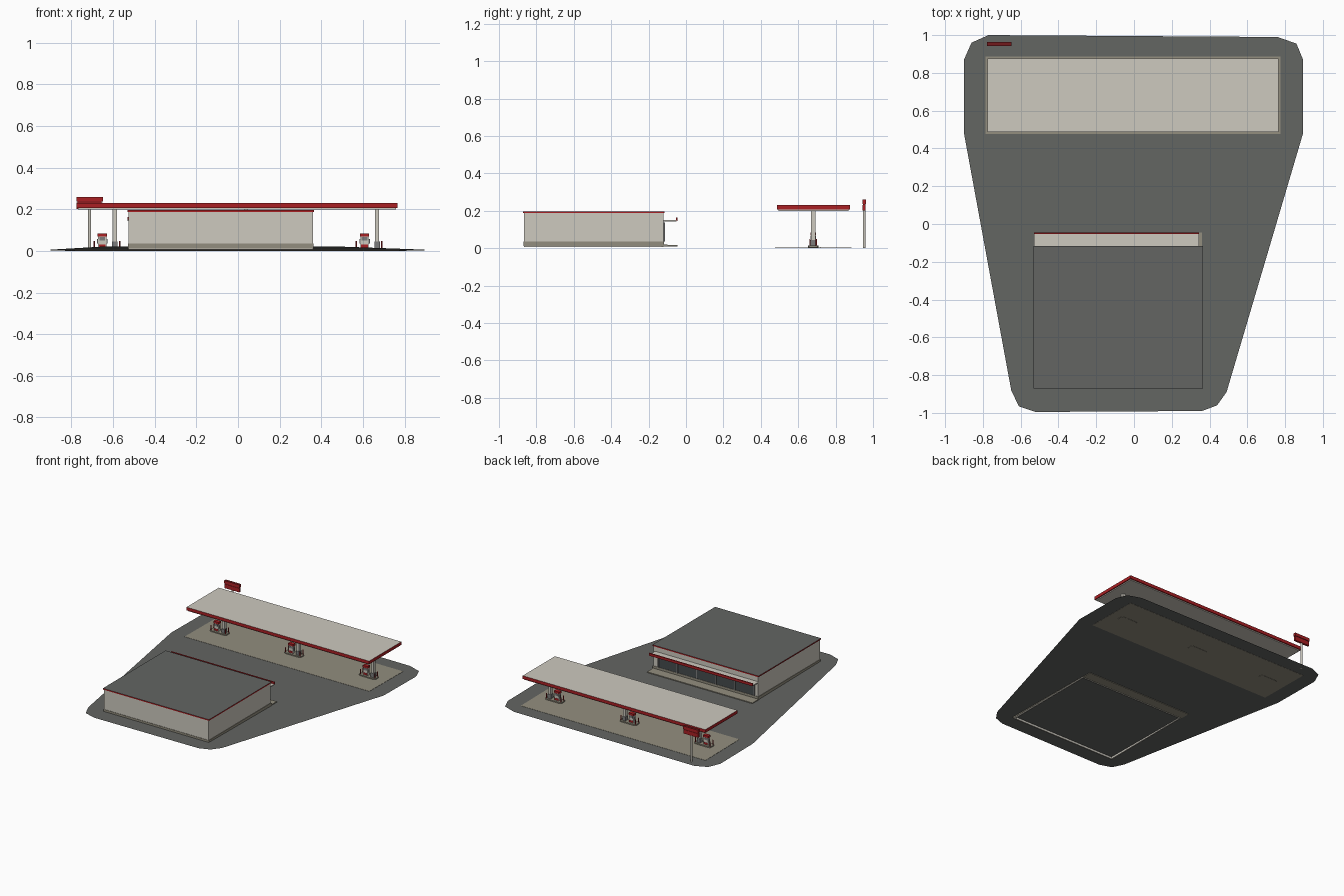
import bpy, bmesh

if "Cube" in bpy.data.objects:
    bpy.data.objects.remove(bpy.data.objects["Cube"], do_unlink=True)


def material(name, r, g, b):
    m = bpy.data.materials.new(name)
    m.use_nodes = True
    m.diffuse_color = (r, g, b, 1)
    bsdf = next(n for n in m.node_tree.nodes if n.type == 'BSDF_PRINCIPLED')
    bsdf.inputs["Base Color"].default_value = (r, g, b, 1)
    return m


asphalt = material("asphalt grey", .125, .13, .123)
concrete = material("concrete beige", .29, .27, .21)
cream = material("cream", .61, .585, .52)
red = material("red", .40, .014, .017)
dark_red = material("dark red", .17, .01, .012)
glass = material("window glass", .06, .07, .075)
metal = material("grey metal", .2, .2, .2)


def ground_z(y):
    return .0115 - .0108 * y


def finish(name, bm, mats):
    bmesh.ops.recalc_face_normals(bm, faces=bm.faces)
    mesh = bpy.data.meshes.new(name)
    bm.to_mesh(mesh)
    bm.free()
    for m in mats:
        mesh.materials.append(m)
    obj = bpy.data.objects.new(name, mesh)
    bpy.context.collection.objects.link(obj)
    return obj


def box(name, x, y, z, mat, top=None, bevel=0, slope=False):
    """Box from three (low, high) ranges; optional top colour, or laid along the ground."""
    bm = bmesh.new()
    bmesh.ops.create_cube(bm, size=1)
    for v in bm.verts:
        v.co = [r[0] if c < 0 else r[1] for c, r in zip(v.co, (x, y, z))]
    if bevel:
        upright = [e for e in bm.edges if abs(e.verts[0].co.z - e.verts[1].co.z) > 1e-5]
        bmesh.ops.bevel(bm, geom=upright, offset=bevel, segments=2, profile=.5, affect='EDGES')
    if slope:
        for v in bm.verts:
            v.co.z += ground_z(v.co.y)
    if top:
        bm.normal_update()
        for f in bm.faces:
            f.material_index = int(f.normal.z > .5)
    return finish(name, bm, [mat, top] if top else [mat])


def post(name, x, y, z, radius, mat, sides=12):
    bm = bmesh.new()
    bmesh.ops.create_cone(bm, cap_ends=True, segments=sides, radius1=radius,
                          radius2=radius, depth=z[1] - z[0])
    bmesh.ops.translate(bm, verts=bm.verts, vec=(x, y, sum(z) / 2))
    return finish(name, bm, [mat])


def around(c, half):
    return (c - half, c + half)


# Sloping forecourt sheet
outline = [(-.90, .87), (-.86, .96), (-.77, 1), (.76, .99), (.86, .955), (.895, .87),
           (.895, .48), (.49, -.89), (.44, -.96), (.36, -.99), (-.52, -.995),
           (-.61, -.965), (-.65, -.88), (-.90, .48)]
bm = bmesh.new()
bm.faces.new([bm.verts.new((x, y, ground_z(y))) for x, y in reversed(outline)])
bm.normal_update()
for f in bm.faces:
    if f.normal.z < 0:
        f.normal_flip()
mesh = bpy.data.meshes.new("forecourt")
bm.to_mesh(mesh)
bm.free()
mesh.materials.append(asphalt)
bpy.context.collection.objects.link(bpy.data.objects.new("forecourt", mesh))

# Concrete paving
box("pump_pad", (-.785, .775), (.476, .886), (-.0012, .0015), concrete, slope=True)
box("shop_sidewalk", (-.53, .36), (-.13, -.045), (-.004, .006), concrete, slope=True)

# Shop walls, plinth and roof
x0, x1, y0, y1, t = -.525, .36, -.867, -.12, .01
for part, z, grow, mat in (("wall", (.006, .187), 0, cream),
                           ("plinth", (.012, .036), .003, concrete)):
    a, b, c, d = x0 - grow, x1 + grow, y0 - grow, y1 + grow
    box("front_" + part, (a, b), (c, c + t), z, mat)
    box("back_" + part, (a, b), (d - t, d), z, mat)
    box("right_" + part, (a, a + t), (c + t, d - t), z, mat)
    box("left_" + part, (b - t, b), (c + t, d - t), z, mat)
box("shop_roof", (x0 - .006, x1 + .005), (y0 - .005, y1 + .004), (.187, .196), red, top=asphalt)

# Shop windows with mullions
wx0, wx1, panes = -.495, .315, 5
step = (wx1 - wx0) / panes
box("window_band", (wx0, wx1), (y1, y1 + .004), (.038, .136), glass)
for i in range(panes + 1):
    box("window_mullion", around(wx0 + i * step, .004), (y1, y1 + .008), (.036, .138), metal)
box("window_head", (wx0, wx1), (y1, y1 + .008), (.132, .138), metal)

# Awning over the windows
box("awning", (-.53, .345), (y1, -.052), (.143, .150), cream)
box("awning_fascia", (-.53, .345), (-.054, -.045), (.145, .164), red)

# Large canopy over the pumps
box("canopy_fascia", (-.776, .766), (.487, .876), (.207, .231), red, top=cream)
box("canopy_ceiling", (-.768, .758), (.495, .868), (.200, .208), cream)

# Pump islands
py = .68
for cx in (-.63, 0, .63):
    box("pump_island", around(cx, .07), around(py, .028), (.001, .014), concrete, bevel=.015)
    box("canopy_column", around(cx + .038, .010), around(py, .012), (.012, .202), cream)
    box("column_base", around(cx + .038, .013), around(py, .015), (.012, .045), metal)
    px = cx - .022
    box("pump_body", around(px, .020), around(py, .012), (.013, .070), cream)
    box("pump_head", around(px, .022), around(py, .014), (.069, .084), red)
    for side in (-1, 1):
        fy = py + side * .013
        box("pump_screen", around(px, .014), around(fy, .001), (.050, .066), metal)
        box("pump_panel", around(px, .016), around(fy, .001), (.016, .030), red)
        box("pump_nozzle", around(px + side * .022, .003), around(py, .005), (.035, .058), metal)
        for end in (-1, 1):
            post("bollard", cx + end * .061, py + side * .017, (.012, .049), .0035, red, 8)

# Roadside sign
sx, sy = -.713, .953
post("sign_pole", sx, sy, (.0, .205), .007, cream)
box("sign_lower_panel", around(sx, .063), around(sy, .008), (.202, .232), red)
box("sign_gap", around(sx, .058), around(sy, .006), (.231, .238), dark_red)
box("sign_upper_panel", around(sx, .064), around(sy, .010), (.237, .260), red, top=dark_red)
